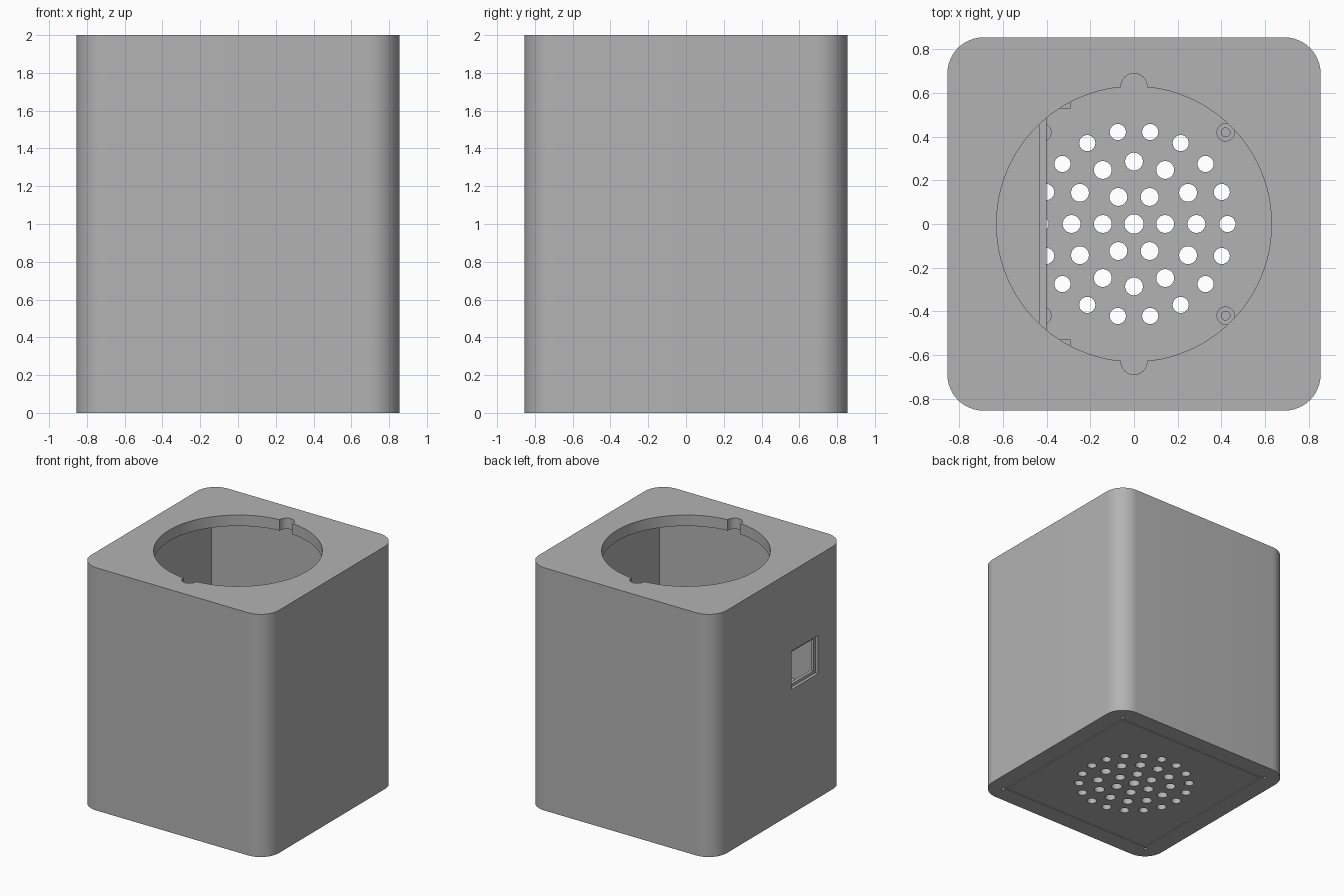
import bpy, bmesh, math
from mathutils import Matrix

if "Cube" in bpy.data.objects:
    bpy.data.objects.remove(bpy.data.objects["Cube"])

HALF, RADIUS, HEIGHT = 0.855, 0.165, 2.0
INNER, FLOOR, LIP = 0.805, 0.07, 0.09

grey = bpy.data.materials.new("plain grey")
grey.diffuse_color = (0.45, 0.45, 0.45, 1)
grey.use_nodes = True
grey.node_tree.nodes["Principled BSDF"].inputs["Base Color"].default_value = grey.diffuse_color


def finish(name, bm):
    bmesh.ops.recalc_face_normals(bm, faces=bm.faces)
    mesh = bpy.data.meshes.new(name)
    bm.to_mesh(mesh)
    bm.free()
    mesh.materials.append(grey)
    ob = bpy.data.objects.new(name, mesh)
    bpy.context.collection.objects.link(ob)
    return ob


def add_box(bm, x0, x1, y0, y1, z0, z1):
    m = Matrix.Translation(((x0 + x1) / 2, (y0 + y1) / 2, (z0 + z1) / 2))
    bmesh.ops.create_cube(bm, size=1, matrix=m @ Matrix.Diagonal((x1 - x0, y1 - y0, z1 - z0, 1)))


def add_cylinder(bm, x, y, r, z0, z1, n=24):
    bmesh.ops.create_cone(bm, cap_ends=True, segments=n, radius1=r, radius2=r, depth=z1 - z0,
                          matrix=Matrix.Translation((x, y, (z0 + z1) / 2)))


def boxes(name, *dims):
    bm = bmesh.new()
    for d in dims:
        add_box(bm, *d)
    return finish(name, bm)


def cylinders(name, *dims):
    bm = bmesh.new()
    for d in dims:
        add_cylinder(bm, *d)
    return finish(name, bm)


def cut(target, cutter):
    cutter.hide_render = True
    mod = target.modifiers.new("cut", "BOOLEAN")
    mod.operation, mod.solver, mod.object = "DIFFERENCE", "EXACT", cutter
    mod.use_self = True
    bpy.context.view_layer.objects.active = target
    bpy.ops.object.modifier_apply(modifier=mod.name)
    bpy.data.objects.remove(cutter)


def smooth(ob):
    bpy.ops.object.select_all(action="DESELECT")
    ob.select_set(True)
    bpy.context.view_layer.objects.active = ob
    bpy.ops.object.shade_smooth_by_angle(angle=math.radians(30))


# Outer housing with rounded upright corners
bm = bmesh.new()
add_box(bm, -HALF, HALF, -HALF, HALF, 0, HEIGHT)
upright = [e for e in bm.edges if abs(e.verts[0].co.z - e.verts[1].co.z) > 1]
bmesh.ops.bevel(bm, geom=upright, offset=RADIUS, offset_type="OFFSET", segments=12,
                profile=0.5, affect="EDGES")
housing = finish("housing", bm)

# Square cavity
cut(housing, boxes("cavity_cutter", (-INNER, INNER, -INNER, INNER, FLOOR, HEIGHT - LIP)))

# Round mouth in the top with two notches
cut(housing, cylinders("mouth_cutter", (0, 0, 0.63, HEIGHT - 0.2, HEIGHT + 0.1, 96)))
cut(housing, cylinders("notch_cutter", *[(0, s * 0.63, 0.06, HEIGHT - 0.2, HEIGHT + 0.1)
                                         for s in (-1, 1)]))

# Stepped port window in the left wall
cut(housing, boxes("port_recess_cutter", (-1, -HALF + 0.025, -0.5, -0.15, 1.025, 1.34)))
cut(housing, boxes("port_opening_cutter", (-1, -0.7, -0.475, -0.175, 1.05, 1.315)))

# Rings of vent holes in the floor
vents = [(0, 0, 0.044, -0.1, 0.2)]
for count, ring, r in ((6, 0.143, 0.041), (12, 0.286, 0.041), (18, 0.428, 0.037)):
    for i in range(count):
        a = 2 * math.pi * i / count
        vents.append((ring * math.cos(a), ring * math.sin(a), r, -0.1, 0.2))
cut(housing, cylinders("vent_cutter", *vents))

# Lid seam and corner screw holes on the underside
G0, G1, DEEP = 0.700, 0.708, 0.04
for s in (-1, 1):
    lo, hi = sorted((s * G0, s * G1))
    cut(housing, boxes("seam_cutter_x", (lo, hi, -G1, G1, -0.1, DEEP)))
    cut(housing, boxes("seam_cutter_y", (-G1, G1, lo, hi, -0.1, DEEP)))
cut(housing, cylinders("screw_cutter", *[(sx * 0.722, sy * 0.722, 0.013, -0.1, DEEP, 16)
                                         for sx in (-1, 1) for sy in (-1, 1)]))
smooth(housing)

# Hollow screw posts standing on the floor
posts = cylinders("screw_posts", *[(sx * 0.42, sy * 0.42, 0.042, FLOOR - 0.01, 0.2)
                                   for sx in (-1, 1) for sy in (-1, 1)])
cut(posts, cylinders("post_bore_cutter", *[(sx * 0.42, sy * 0.42, 0.02, 0.1, 0.3)
                                           for sx in (-1, 1) for sy in (-1, 1)]))
smooth(posts)

# Upright divider, the shelf behind it, and its guide rails
boxes("divider", (-0.435, -0.40, -INNER, INNER, FLOOR, 0.75))
boxes("shelf", (-INNER, -0.435, -INNER, INNER, 0.66, 0.70))
boxes("guide_rails", (-0.40, -0.29, 0.53, INNER, FLOOR, 0.75),
      (-0.40, -0.29, -INNER, -0.53, FLOOR, 0.75))
